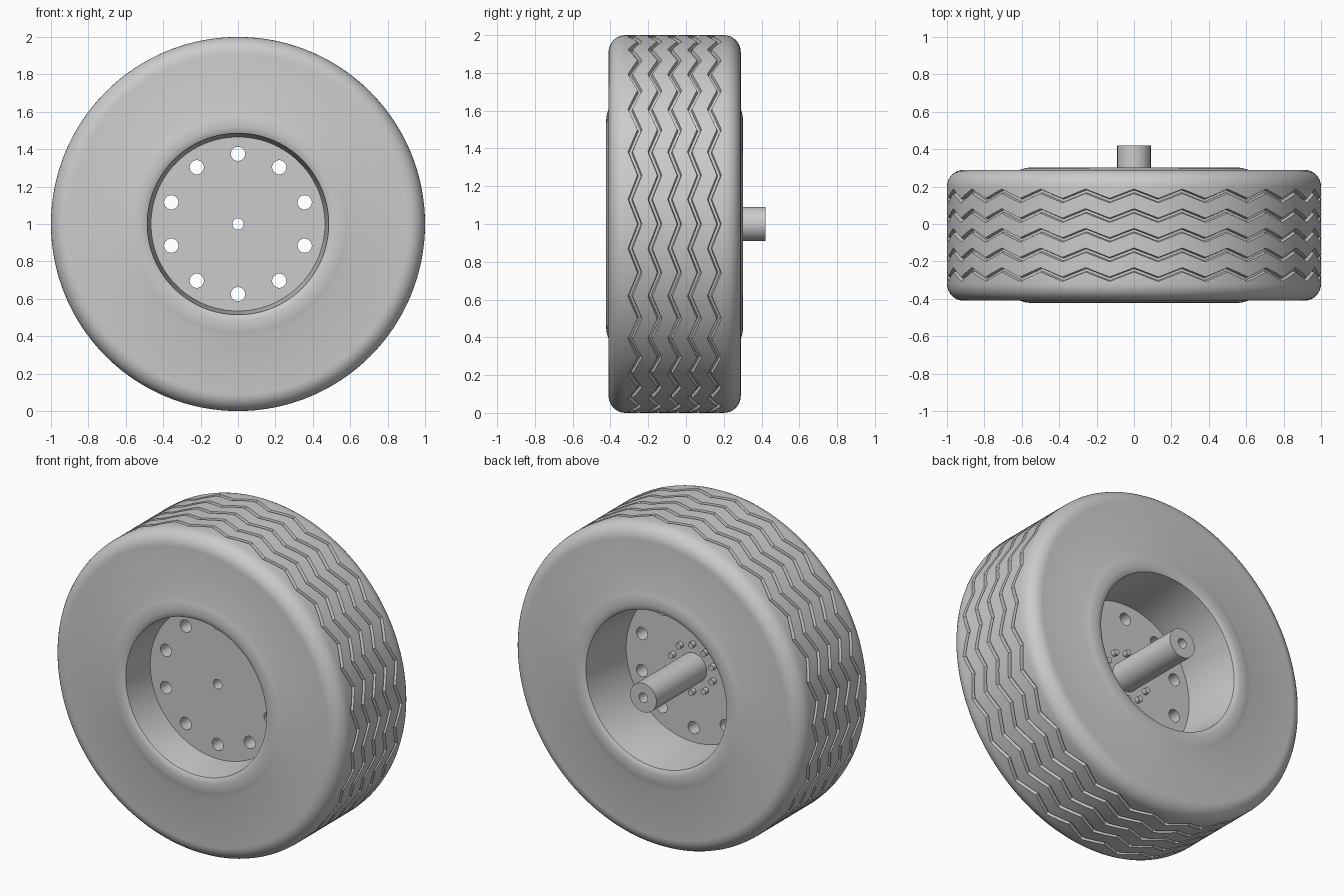
import bpy, bmesh
from math import sin, cos, pi

cube = bpy.data.objects.get("Cube")
if cube:
    bpy.data.objects.remove(cube, do_unlink=True)

MID = -0.06        # tyre centre plane in y
AXLE_Z = 1.0       # axle height
ZIGZAGS = 24       # zigzag periods round the tread
SEGMENTS = ZIGZAGS * 8

grey = bpy.data.materials.new("plain grey")
grey.use_nodes = True
grey.diffuse_color = (0.6, 0.6, 0.6, 1)
grey.node_tree.nodes["Principled BSDF"].inputs["Base Color"].default_value = (0.6, 0.6, 0.6, 1)


def finish(obj):
    """Merge, orient, colour and shade a mesh object."""
    bm = bmesh.new()
    bm.from_mesh(obj.data)
    bmesh.ops.remove_doubles(bm, verts=bm.verts, dist=1e-5)
    bmesh.ops.recalc_face_normals(bm, faces=bm.faces)
    bm.to_mesh(obj.data)
    bm.free()
    obj.data.materials.clear()
    obj.data.materials.append(grey)
    select(obj)
    bpy.ops.object.shade_smooth_by_angle(angle=pi / 6)


def select(obj):
    bpy.ops.object.select_all(action='DESELECT')
    obj.select_set(True)
    bpy.context.view_layer.objects.active = obj


def ring(count, radius):
    """Points evenly spaced on a circle, first one at the top."""
    return [(radius * sin(2 * pi * i / count), radius * cos(2 * pi * i / count))
            for i in range(count)]


def plate(name, circles, y0, y1):
    """Extrude circles (x, z, radius, sides) along y; inner circles become holes."""
    curve = bpy.data.curves.new(name, 'CURVE')
    curve.dimensions = '2D'
    curve.fill_mode = 'BOTH'
    curve.extrude = (y1 - y0) / 2
    for cx, cz, radius, sides in circles:
        spline = curve.splines.new('POLY')
        spline.points.add(sides - 1)
        for point, (px, pz) in zip(spline.points, ring(sides, radius)):
            point.co = (cx + px, cz + pz, 0, 1)
        spline.use_cyclic_u = True
    obj = bpy.data.objects.new(name, curve)
    bpy.context.collection.objects.link(obj)
    obj.location = (0, (y0 + y1) / 2, AXLE_Z)
    obj.rotation_euler.x = pi / 2
    select(obj)
    bpy.ops.object.convert(target='MESH')
    finish(bpy.context.view_layer.objects.active)


# Tyre half section as (radius, distance from centre plane): bore, bead, wall, shoulder
half = [(0.465, 0.14), (0.485, 0.352), (0.5, 0.36), (0.52, 0.363), (0.55, 0.363),
        (0.58, 0.359), (0.61, 0.35)]
for i in range(9):
    a = pi / 2 * i / 8
    half.append((0.91 + 0.09 * sin(a), 0.26 + 0.09 * cos(a)))

# Full section; the last value says how far the point follows the zigzag
profile = [(r, -d, 0) for r, d in half]
for groove in range(-2, 3):
    y = groove * 0.105
    profile += [(1, y - 0.012, 1), (0.98, y - 0.007, 1),
                (0.98, y + 0.007, 1), (1, y + 0.012, 1)]
profile += [(r, d, 0) for r, d in reversed(half)]

# Tyre: revolve the section, swinging the grooves from side to side
bm = bmesh.new()
loops = []
for s in range(SEGMENTS):
    a = 2 * pi * s / SEGMENTS
    wave = 0.025 * (4 * abs((s / 8) % 1 - 0.5) - 1)
    loops.append([bm.verts.new((r * sin(a), MID + y + wave * follow, AXLE_Z + r * cos(a)))
                  for r, y, follow in profile])
for s in range(SEGMENTS):
    here, there = loops[s], loops[(s + 1) % SEGMENTS]
    for i in range(len(profile)):
        j = (i + 1) % len(profile)
        bm.faces.new((here[i], here[j], there[j], there[i]))
mesh = bpy.data.meshes.new("tyre")
bm.to_mesh(mesh)
bm.free()
tyre = bpy.data.objects.new("tyre", mesh)
bpy.context.collection.objects.link(tyre)
finish(tyre)

# Wheel disc with its bolt holes and centre hole
bore = (0, 0, 0.03, 32)
holes = [(x, z, 0.038, 32) for x, z in ring(10, 0.375)]
plate("wheel_disc", [(0, 0, 0.47, 96), bore] + holes, -0.2, -0.075)

# Hollow axle shaft at the back
plate("axle_shaft", [(0, 0, 0.09, 48), bore], -0.075, 0.42)

# Studs round the shaft
plate("hub_studs", [(x, z, 0.018, 16) for x, z in ring(10, 0.147)], -0.08, -0.045)
